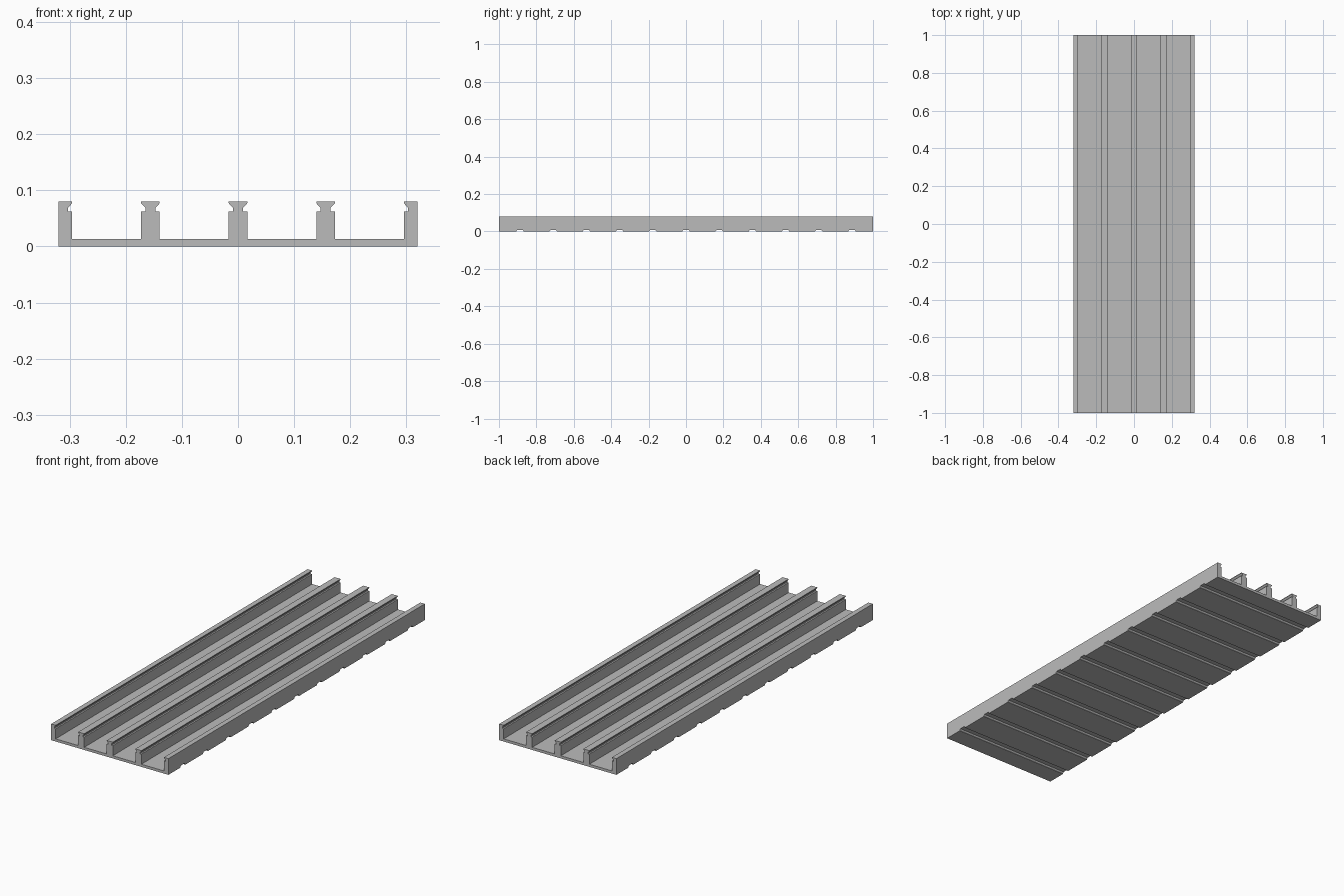
import bpy, bmesh

cube = bpy.data.objects.get("Cube")
if cube:
    bpy.data.objects.remove(cube, do_unlink=True)

HALF_W, LENGTH = 0.32, 2.0
FLOOR, SHOULDER, TOP = 0.013, 0.0625, 0.08
PITCH, RIB = 0.156, 0.0165

grey = bpy.data.materials.new("plain grey")
grey.use_nodes = True
grey.diffuse_color = (0.5, 0.5, 0.5, 1)
grey.node_tree.nodes["Principled BSDF"].inputs["Base Color"].default_value = (0.5, 0.5, 0.5, 1)


def extrude_profile(name, points, direction):
    """Make a solid from a closed outline, swept along a vector."""
    bm = bmesh.new()
    face = bm.faces.new([bm.verts.new(p) for p in points])
    swept = bmesh.ops.extrude_face_region(bm, geom=[face])["geom"]
    moved = [v for v in swept if isinstance(v, bmesh.types.BMVert)]
    bmesh.ops.translate(bm, verts=moved, vec=direction)
    bmesh.ops.recalc_face_normals(bm, faces=bm.faces)
    mesh = bpy.data.meshes.new(name)
    bm.to_mesh(mesh)
    bm.free()
    mesh.materials.append(grey)
    obj = bpy.data.objects.new(name, mesh)
    bpy.context.collection.objects.link(obj)
    return obj


# One flank of a rail, bottom to top: (offset from rail centre, height)
flank = [(RIB, FLOOR), (RIB, SHOULDER), (0.009, SHOULDER),
         (0.009, 0.069), (RIB, 0.077), (RIB, TOP)]

# Whole cross-section: base, side walls and three undercut rails
outline = [(-HALF_W, 0), (-HALF_W, TOP)]
for i in range(-2, 3):
    centre = i * PITCH
    if i > -2:
        outline += [(centre - dx, z) for dx, z in flank]
    if i < 2:
        outline += [(centre + dx, z) for dx, z in reversed(flank)]
outline += [(HALF_W, TOP), (HALF_W, 0)]
tray = extrude_profile("railed_panel", [(x, -LENGTH / 2, z) for x, z in outline],
                       (0, LENGTH, 0))

# Cross grooves under the base
groove = [(-0.019, -0.01), (-0.019, 0.002), (-0.014, 0.009),
          (0.014, 0.009), (0.019, 0.002), (0.019, -0.01)]
for i in range(-5, 6):
    y0 = i * 0.1775
    cutter = extrude_profile("groove_cutter", [(-0.4, y0 + y, z) for y, z in groove],
                             (0.8, 0, 0))
    cutter.hide_render = True
    cutter.hide_set(True)
    cut = tray.modifiers.new("underside groove", 'BOOLEAN')
    cut.operation = 'DIFFERENCE'
    cut.solver = 'EXACT'
    cut.object = cutter
